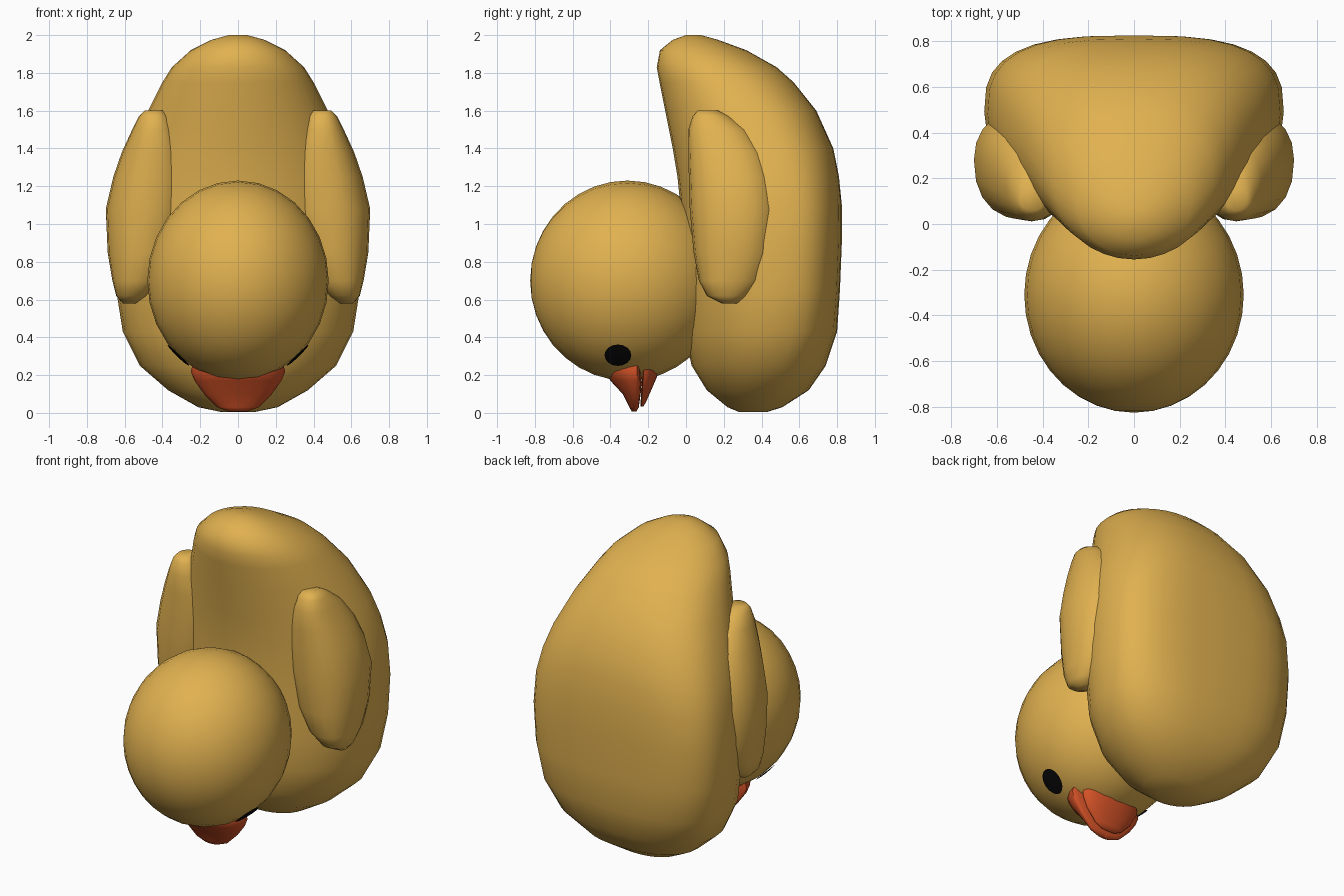
import bpy, bmesh, math


def material(name, rgb):
    m = bpy.data.materials.new(name)
    m.diffuse_color = (*rgb, 1)
    return m


GOLD = material("golden_yellow", (0.75, 0.44, 0.08))
ORANGE = material("red_orange", (0.66, 0.085, 0.02))
BLACK = material("black", (0.003, 0.003, 0.003))


def finish(name, bm, mat, angle=60):
    bmesh.ops.recalc_face_normals(bm, faces=bm.faces)
    me = bpy.data.meshes.new(name)
    bm.to_mesh(me)
    bm.free()
    me.materials.append(mat)
    ob = bpy.data.objects.new(name, me)
    bpy.context.collection.objects.link(ob)
    bpy.ops.object.select_all(action='DESELECT')
    ob.select_set(True)
    bpy.context.view_layer.objects.active = ob
    bpy.ops.object.shade_smooth_by_angle(angle=math.radians(angle))
    return ob


def power(v, n):
    return math.copysign(abs(v) ** (2 / n), v)


def loft(name, sections, mat, n=32, side=1, front=2.0, angle=60):
    """Sections stacked in z: (z, x centre, half width, front y, widest y, back y, back squareness)."""
    bm = bmesh.new()
    rings = []
    for z, xc, w, yf, ym, yb, sq in sections:
        ring = []
        for i in range(n):
            a = 2 * math.pi * i / n
            c, s = math.cos(a), math.sin(a)
            e = sq if s > 0 else front
            d = yb - ym if s > 0 else ym - yf
            ring.append(bm.verts.new((side * (xc + w * power(c, e)), ym + d * power(s, e), z)))
        rings.append(ring)
    for r, q in zip(rings, rings[1:]):
        for i in range(n):
            j = (i + 1) % n
            bm.faces.new((r[i], r[j], q[j], q[i]))
    bm.faces.new(rings[0])
    bm.faces.new(rings[-1])
    return finish(name, bm, mat, angle)


# Body: egg lying on its nose, flat underside at the back, tail at the top
loft("body", [
    (0.005, 0, 0.09, 0.28, 0.36, 0.43, 2.0),
    (0.03, 0, 0.21, 0.22, 0.38, 0.51, 2.1),
    (0.12, 0, 0.37, 0.11, 0.41, 0.65, 2.3),
    (0.25, 0, 0.52, 0.03, 0.44, 0.74, 2.5),
    (0.43, 0, 0.61, -0.01, 0.46, 0.80, 2.7),
    (0.65, 0, 0.645, -0.02, 0.48, 0.815, 2.9),
    (0.90, 0, 0.655, -0.02, 0.49, 0.825, 2.9),
    (1.10, 0, 0.64, -0.03, 0.48, 0.825, 2.9),
    (1.25, 0, 0.61, -0.045, 0.45, 0.81, 2.8),
    (1.40, 0, 0.56, -0.07, 0.41, 0.78, 2.7),
    (1.60, 0, 0.475, -0.11, 0.33, 0.69, 2.5),
    (1.75, 0, 0.40, -0.14, 0.23, 0.57, 2.3),
    (1.83, 0, 0.35, -0.155, 0.17, 0.48, 2.2),
    (1.92, 0, 0.25, -0.138, 0.09, 0.32, 2.1),
    (1.975, 0, 0.14, -0.07, 0.06, 0.17, 2.0),
    (2.0, 0, 0.05, 0.0, 0.04, 0.08, 2.0),
], GOLD)

# Head: ellipsoid sunk into the body
HC, HR = (0, -0.31, 0.70), (0.48, 0.515, 0.53)
bm = bmesh.new()
bmesh.ops.create_uvsphere(bm, u_segments=28, v_segments=18, radius=1)
for v in bm.verts:
    x, y, z = v.co
    v.co = (HC[0] + HR[0] * x, HC[1] + HR[1] * z, HC[2] + HR[2] * y)
finish("head", bm, GOLD)

# Wings and eyes, mirrored
for side, tag in ((1, "left"), (-1, "right")):
    loft("wing_" + tag, [
        (0.58, 0.575, 0.035, 0.19, 0.23, 0.27, 2.0),
        (0.62, 0.56, 0.085, 0.11, 0.22, 0.33, 2.0),
        (0.70, 0.53, 0.135, 0.068, 0.24, 0.42, 2.1),
        (0.85, 0.50, 0.19, 0.04, 0.27, 0.47, 2.2),
        (1.08, 0.48, 0.22, 0.02, 0.28, 0.50, 2.2),
        (1.25, 0.46, 0.20, 0.015, 0.26, 0.475, 2.2),
        (1.38, 0.45, 0.165, 0.012, 0.23, 0.42, 2.2),
        (1.50, 0.445, 0.115, 0.012, 0.18, 0.33, 2.1),
        (1.57, 0.445, 0.08, 0.035, 0.13, 0.23, 2.0),
        (1.60, 0.445, 0.05, 0.06, 0.11, 0.17, 2.0),
    ], GOLD, n=20, side=side, front=2.3)

    # Eye: thin disc following the head surface
    bm = bmesh.new()

    def on_head(dy, dz):
        b = (-0.36 + dy - HC[1]) / HR[1]
        c = (0.31 + dz - HC[2]) / HR[2]
        a = math.sqrt(max(0, 1 - b * b - c * c))
        k = 1.012
        return bm.verts.new((side * k * HR[0] * a, HC[1] + k * HR[1] * b, HC[2] + k * HR[2] * c))

    mid = on_head(0, 0)
    rings = [[on_head(f * 0.07 * math.cos(i * math.pi / 8), f * 0.056 * math.sin(i * math.pi / 8))
              for i in range(16)] for f in (0.5, 1)]
    for i in range(16):
        j = (i + 1) % 16
        bm.faces.new((mid, rings[0][i], rings[0][j]))
        bm.faces.new((rings[0][i], rings[1][i], rings[1][j], rings[0][j]))
    # consistent outward direction
    eye = finish("eye_" + tag, bm, BLACK)
    if eye.data.polygons[0].normal.x * side < 0:
        eye.data.flip_normals()

# Beak: two flattened pads pointing down
loft("beak_upper", [
    (0.008, 0, 0.05, -0.287, -0.27, -0.262, 2),
    (0.03, 0, 0.11, -0.30, -0.265, -0.25, 2),
    (0.10, 0, 0.18, -0.335, -0.26, -0.24, 2),
    (0.17, 0, 0.23, -0.40, -0.26, -0.235, 2),
    (0.22, 0, 0.25, -0.43, -0.26, -0.235, 2),
    (0.27, 0, 0.235, -0.43, -0.26, -0.235, 2),
], ORANGE, n=24)
loft("beak_lower", [
    (0.035, 0, 0.05, -0.24, -0.235, -0.225, 2),
    (0.06, 0, 0.10, -0.24, -0.235, -0.21, 2),
    (0.13, 0, 0.165, -0.237, -0.23, -0.18, 2),
    (0.20, 0, 0.20, -0.232, -0.225, -0.15, 2),
    (0.27, 0, 0.20, -0.23, -0.22, -0.14, 2),
], ORANGE, n=24)
